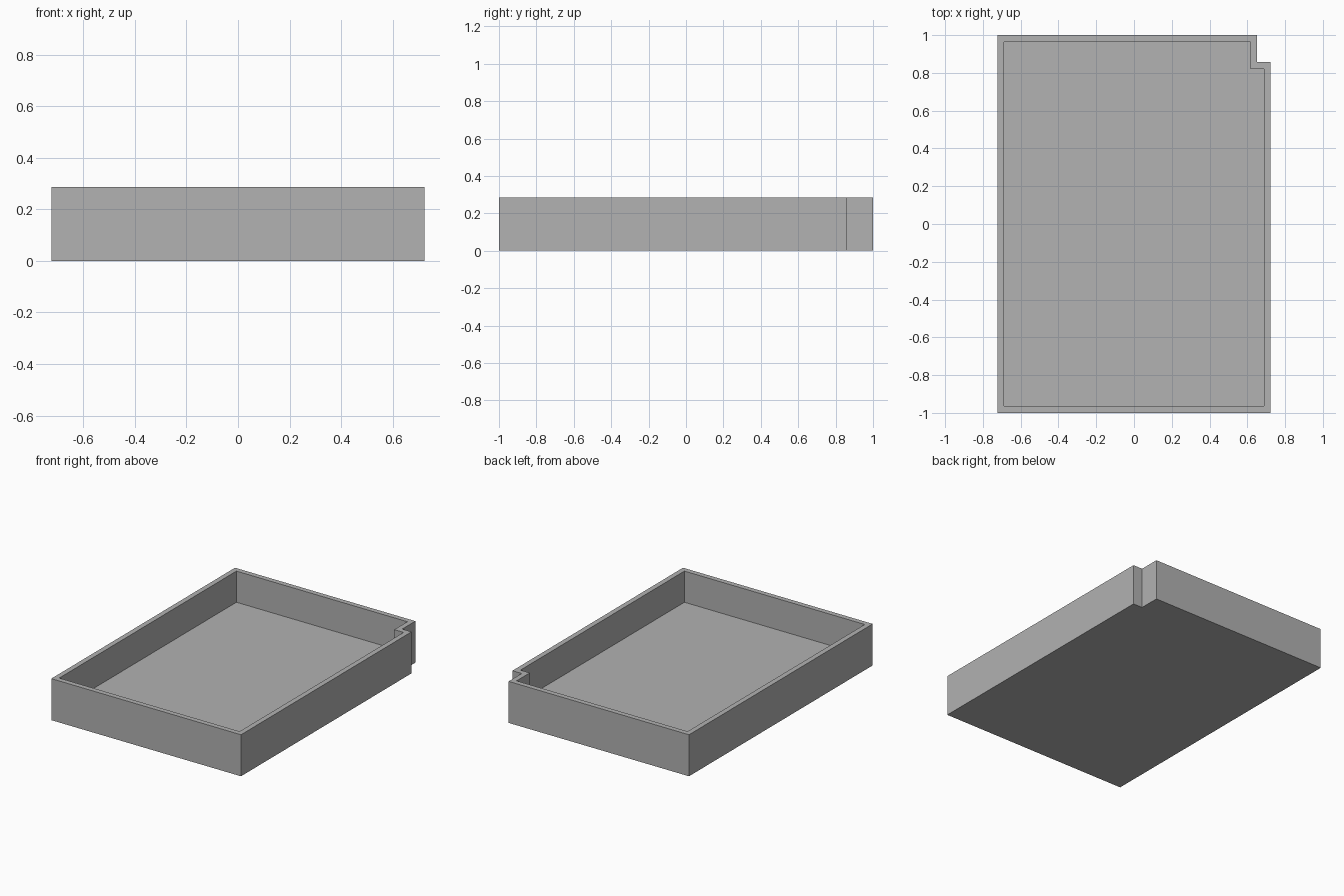
import bpy
import bmesh

# Remove the default object
cube = bpy.data.objects.get("Cube")
if cube:
    bpy.data.objects.remove(cube, do_unlink=True)

# Tray dimensions
HALF_X, HALF_Y, HEIGHT = 0.723, 1.0, 0.286
WALL, FLOOR = 0.0357, 0.0714
NOTCH_X, NOTCH_Y = 0.0714, 0.143

grey = bpy.data.materials.new("plain grey")
grey.use_nodes = True
colour = (0.445, 0.445, 0.445, 1)
grey.diffuse_color = colour
grey.node_tree.nodes["Principled BSDF"].inputs["Base Color"].default_value = colour


def outline(inset):
    """Rectangle with a stepped back left corner, moved inward by inset."""
    x, y = HALF_X - inset, HALF_Y - inset
    return [(-x, -y), (x, -y), (x, y - NOTCH_Y),
            (x - NOTCH_X, y - NOTCH_Y), (x - NOTCH_X, y), (-x, y)]


bm = bmesh.new()


def ring(inset, z):
    return [bm.verts.new((x, y, z)) for x, y in outline(inset)]


def bridge(a, b):
    for i in range(len(a)):
        j = (i + 1) % len(a)
        bm.faces.new((a[i], a[j], b[j], b[i]))


# Outer wall, rim, inner wall, then the underside and the raised floor
rings = [ring(0, 0), ring(0, HEIGHT), ring(WALL, HEIGHT), ring(WALL, FLOOR)]
for lower, upper in zip(rings, rings[1:]):
    bridge(lower, upper)
bm.faces.new(rings[0][::-1])
bm.faces.new(rings[-1])
bmesh.ops.recalc_face_normals(bm, faces=bm.faces)

mesh = bpy.data.meshes.new("tray")
bm.to_mesh(mesh)
bm.free()
mesh.materials.append(grey)
tray = bpy.data.objects.new("tray", mesh)
bpy.context.collection.objects.link(tray)
